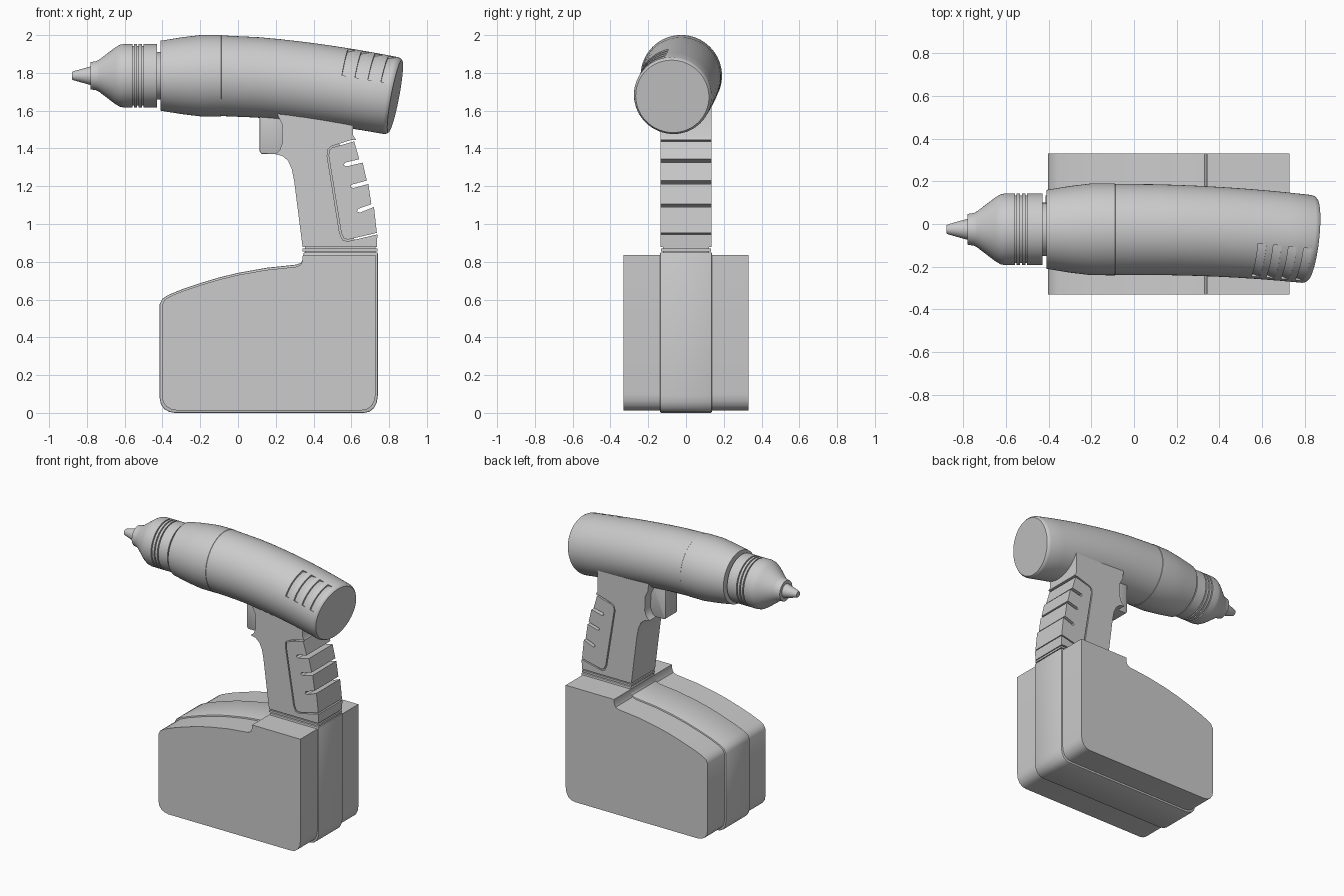
import bpy, bmesh, math
from mathutils import Vector

if "Cube" in bpy.data.objects:
    bpy.data.objects.remove(bpy.data.objects["Cube"])

grey = bpy.data.materials.new("plain_grey")
grey.use_nodes = True
grey.diffuse_color = (0.6, 0.6, 0.6, 1)
grey.node_tree.nodes["Principled BSDF"].inputs["Base Color"].default_value = (0.6, 0.6, 0.6, 1)
parts = []


def loft(name, rings, keep=True):
    """Skin a list of equal-length point loops and cap both ends."""
    bm = bmesh.new()
    loops = [[bm.verts.new(p) for p in ring] for ring in rings]
    n = len(loops[0])
    for a, b in zip(loops, loops[1:]):
        for i in range(n):
            j = (i + 1) % n
            bm.faces.new((a[i], a[j], b[j], b[i]))
    bm.faces.new(loops[0][::-1])
    bm.faces.new(loops[-1])
    bmesh.ops.recalc_face_normals(bm, faces=bm.faces)
    mesh = bpy.data.meshes.new(name)
    bm.to_mesh(mesh)
    bm.free()
    mesh.materials.append(grey)
    ob = bpy.data.objects.new(name, mesh)
    bpy.context.collection.objects.link(ob)
    if keep:
        parts.append(ob)
    return ob


def bake(ob):
    """Replace the mesh by its modified result."""
    deps = bpy.context.evaluated_depsgraph_get()
    mesh = bpy.data.meshes.new_from_object(ob.evaluated_get(deps))
    ob.modifiers.clear()
    ob.data = mesh


def slab(name, profile, half, bevel=0.0):
    """Extrude a side profile symmetrically across y."""
    ob = loft(name, [[(x, y, z) for x, z in profile] for y in (-half, half)])
    if bevel:
        mod = ob.modifiers.new("soft_edges", "BEVEL")
        mod.width = bevel
        mod.segments = 2
        mod.angle_limit = math.radians(50)
        bake(ob)
    return ob


# Bent axis shared by the motor housing and its vents
def axis(x):
    u = max(0, (x + 0.09) / 0.9)
    return Vector((x, -0.025 - 0.045 * u ** 2.2, 1.785 - 0.105 * u ** 1.6))


def on_axis(x, r, angle):
    t = (axis(x + 0.01) - axis(x - 0.01)).normalized()
    side = t.cross(Vector((0, 0, 1))).normalized()
    up = side.cross(t)
    return axis(x) + r * (math.cos(angle) * up + math.sin(angle) * side)


def circle(x, r, n=64):
    return [on_axis(x, r, math.tau * i / n) for i in range(n)]


# Motor housing
housing_rings = [(-0.41, 0.185), (-0.3, 0.203), (-0.2, 0.215), (-0.09, 0.2155), (-0.088, 0.2135)]
housing_rings += [(0.1 * i, 0.2135 - 0.0008 * i) for i in range(1, 8)]
housing_rings += [(0.81, 0.207), (0.823, 0.203), (0.832, 0.195)]
housing = loft("motor_housing", [circle(x, r) for x, r in housing_rings])

# Louvred vents on the front upper side
for i in range(4):
    x = 0.555 + 0.07 * i
    arc = [math.radians(12 + 5 * k) for k in range(13)]
    ends = []
    for dx, depth in ((0, 0.014), (0.038, 0.001)):
        ends.append([on_axis(x + dx, 0.24, a) for a in arc]
                    + [on_axis(x + dx, 0.208 - depth, a) for a in reversed(arc)])
    cutter = loft("vent_cutter", ends, keep=False)
    cutter.hide_render = True
    mod = housing.modifiers.new("vent", "BOOLEAN")
    mod.operation = "DIFFERENCE"
    mod.solver = "EXACT"
    mod.object = cutter
    bake(housing)
    bpy.data.objects.remove(cutter)

# Chuck with grip grooves, and the stepped bit holder
chuck = [(-0.38, 0.125), (-0.428, 0.125), (-0.428, 0.168)]
for x in (-0.505, -0.53, -0.555):
    chuck += [(x + 0.004, 0.168), (x + 0.004, 0.158), (x - 0.004, 0.158), (x - 0.004, 0.168)]
chuck += [(-0.605, 0.168), (-0.625, 0.164), (-0.65, 0.15), (-0.735, 0.085), (-0.75, 0.077), (-0.78, 0.072)]
loft("chuck", [circle(x, r) for x, r in chuck])
loft("bit_holder", [circle(x, r, 32) for x, r in [(-0.77, 0.05), (-0.785, 0.048), (-0.87, 0.024), (-0.878, 0.02)]])

# Handle shell, open at the back for the rubber grip
slab("handle", [
    (0.2, 1.66), (0.21, 1.575), (0.232, 1.53), (0.235, 1.43), (0.22, 1.39), (0.195, 1.37),
    (0.235, 1.36), (0.265, 1.335), (0.285, 1.29), (0.297, 1.23), (0.342, 0.877), (0.735, 0.877),
    (0.738, 0.945), (0.58, 0.908), (0.555, 0.915), (0.538, 0.95), (0.472, 1.36), (0.475, 1.395),
    (0.495, 1.412), (0.6, 1.445), (0.625, 1.445), (0.61, 1.47), (0.61, 1.66)], 0.135)

# Finger grip with three slanted notches
slab("rubber_grip", [
    (0.5, 1.405), (0.482, 1.39), (0.48, 1.36), (0.546, 0.955), (0.56, 0.924), (0.58, 0.917),
    (0.735, 0.953), (0.72, 1.09), (0.645, 1.06), (0.63, 1.066), (0.635, 1.08), (0.706, 1.105),
    (0.69, 1.212), (0.61, 1.19), (0.595, 1.196), (0.6, 1.208), (0.682, 1.23), (0.66, 1.325),
    (0.575, 1.305), (0.56, 1.312), (0.565, 1.325), (0.642, 1.343), (0.615, 1.437)], 0.135)
slab("handle_core", [(0.4, 1.42), (0.45, 0.89), (0.62, 0.89), (0.54, 1.42)], 0.125)

# Trigger
slab("trigger", [(0.115, 1.64), (0.115, 1.385), (0.125, 1.37), (0.24, 1.37), (0.24, 1.64)], 0.068, 0.006)

# Collar between handle and battery
slab("collar", [(0.355, 0.84), (0.728, 0.84), (0.728, 0.885), (0.355, 0.885)], 0.122)
slab("collar_band", [(0.342, 0.855), (0.738, 0.855), (0.738, 0.869), (0.342, 0.869)], 0.133)

# Battery: raised middle band with slightly smaller side halves
battery = [
    (-0.415, 0.08), (-0.408, 0.045), (-0.39, 0.02), (-0.365, 0.006), (-0.335, 0), (0.665, 0),
    (0.695, 0.006), (0.72, 0.025), (0.735, 0.055), (0.74, 0.09), (0.74, 0.85), (0.347, 0.85),
    (0.344, 0.815), (0.334, 0.795), (0.31, 0.785), (0.15, 0.768), (0, 0.741), (-0.1, 0.717),
    (-0.2, 0.687), (-0.3, 0.653), (-0.37, 0.624), (-0.4, 0.605), (-0.415, 0.575)]
slab("battery_band", battery, 0.137, 0.006)
side_profile = [(0.1625 + (x - 0.1625) * 0.98, 0.425 + (z - 0.425) * 0.968) for x, z in battery]
slab("battery_sides", side_profile, 0.33)

# Smooth curved surfaces, keep hard edges
bpy.ops.object.select_all(action="DESELECT")
for ob in parts:
    ob.select_set(True)
    bpy.context.view_layer.objects.active = ob
bpy.ops.object.shade_smooth_by_angle(angle=math.radians(32))
